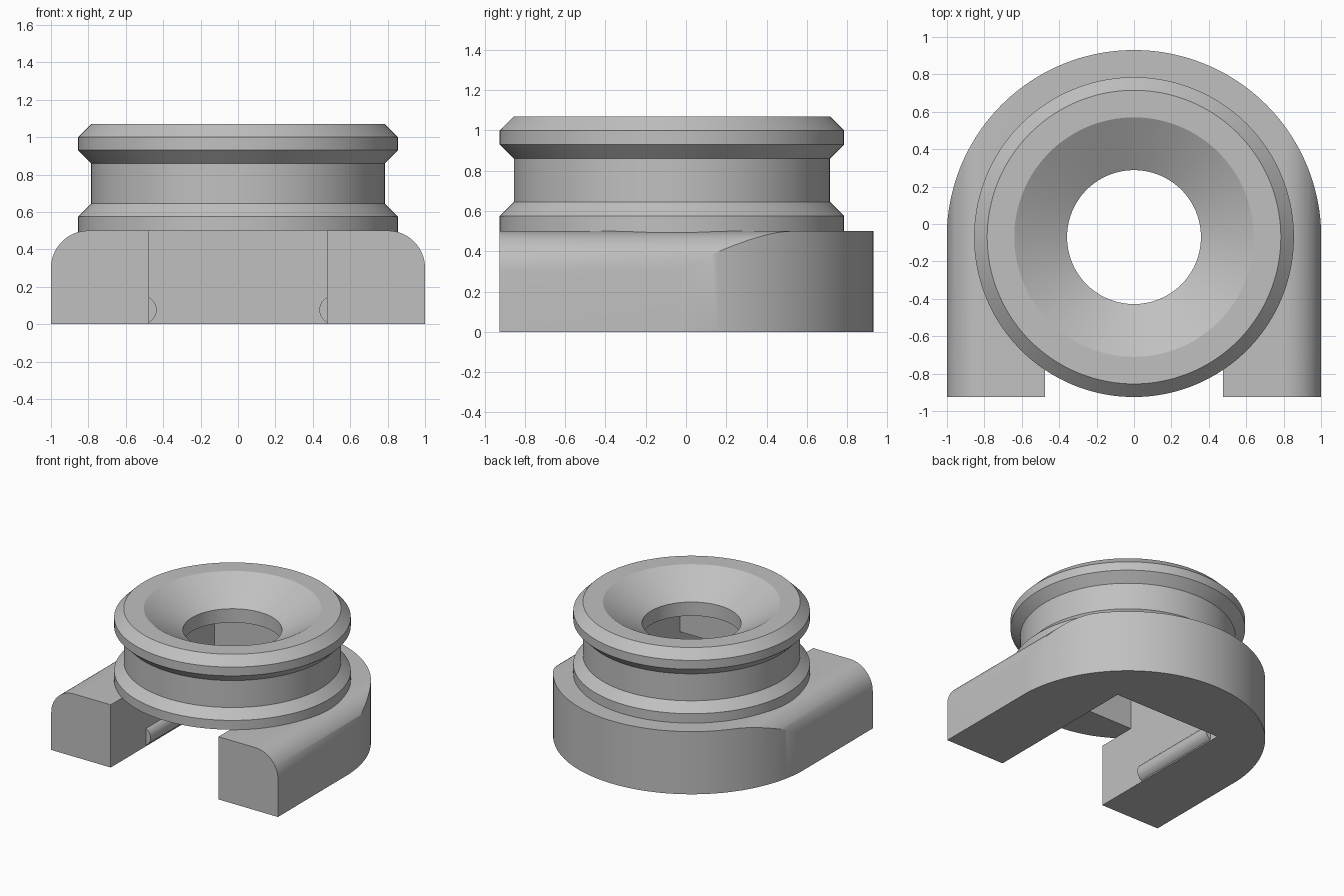
import bpy, bmesh
from math import sin, cos, pi, radians
from mathutils import Matrix, Vector

cube = bpy.data.objects.get("Cube")
if cube:
    bpy.data.objects.remove(cube, do_unlink=True)

CY = -0.07          # y of the ring axis
FRONT = -0.925
SLOT = 0.475        # half width of the slot

grey = bpy.data.materials.new("plain grey")
grey.use_nodes = True
grey.diffuse_color = (0.53, 0.53, 0.53, 1)
grey.node_tree.nodes["Principled BSDF"].inputs["Base Color"].default_value = (0.53, 0.53, 0.53, 1)


def finish(name, bm):
    bmesh.ops.recalc_face_normals(bm, faces=bm.faces)
    mesh = bpy.data.meshes.new(name)
    bm.to_mesh(mesh)
    bm.free()
    mesh.materials.append(grey)
    obj = bpy.data.objects.new(name, mesh)
    bpy.context.collection.objects.link(obj)
    return obj


def prism(name, points, direction):
    """Extrude a closed outline of 3D points along a vector."""
    bm = bmesh.new()
    face = bm.faces.new([bm.verts.new(p) for p in points])
    grown = bmesh.ops.extrude_face_region(bm, geom=[face])["geom"]
    verts = [g for g in grown if isinstance(g, bmesh.types.BMVert)]
    bmesh.ops.translate(bm, verts=verts, vec=direction)
    # keep the starting cap so the solid is closed
    if not face.is_valid or len([f for f in bm.faces if len(f.verts) == len(points)]) < 2:
        bmesh.ops.holes_fill(bm, edges=bm.edges)
    return finish(name, bm)


def lathe(name, profile, steps=144):
    """Revolve (radius, z) points that start and end on the axis."""
    bm = bmesh.new()
    verts = [bm.verts.new((r, CY, z)) for r, z in profile]
    edges = [bm.edges.new(pair) for pair in zip(verts, verts[1:])]
    bmesh.ops.spin(bm, geom=verts + edges, cent=(0, CY, 0), axis=(0, 0, 1),
                   angle=2 * pi, steps=steps)
    bmesh.ops.remove_doubles(bm, verts=bm.verts, dist=0.0001)
    return finish(name, bm)


def box(name, low, high):
    bm = bmesh.new()
    low, high = Vector(low), Vector(high)
    bmesh.ops.create_cube(bm, size=1, matrix=Matrix.Translation((low + high) / 2)
                          @ Matrix.Diagonal((*(high - low), 1)))
    return finish(name, bm)


def combine(obj, other, operation):
    mod = obj.modifiers.new(operation.lower(), "BOOLEAN")
    mod.operation, mod.solver, mod.object = operation, "EXACT", other
    bpy.context.view_layer.objects.active = obj
    bpy.ops.object.modifier_apply(modifier=mod.name)
    bpy.data.objects.remove(other, do_unlink=True)


def smooth(obj):
    bpy.ops.object.select_all(action="DESELECT")
    obj.select_set(True)
    bpy.context.view_layer.objects.active = obj
    bpy.ops.object.shade_smooth_by_angle(angle=radians(30))


# Base: round-shouldered block trimmed to a rounded back
R = 0.2
arc = [(1 - R + R * cos(i * pi / 32), 0.5 - R + R * sin(i * pi / 32)) for i in range(17)]
section = [(1, 0)] + arc + [(-x, z) for x, z in reversed(arc)] + [(-1, 0)]
body = prism("clip_body", [(x, FRONT, z) for x, z in section], (0, 2.2, 0))
back = [(1.001 * cos(i * pi / 96), CY + sin(i * pi / 96)) for i in range(97)]
outline = [(1.2, -1.2), (1.2, CY)] + back + [(-1.2, CY), (-1.2, -1.2)]
combine(body, prism("outline_cutter", [(x, y, -0.2) for x, y in outline], (0, 0, 1)), "INTERSECT")

# Grooved ring on top
ring = [(0, 0.45), (0.855, 0.45), (0.855, 0.575), (0.785, 0.645), (0.785, 0.86),
        (0.855, 0.93), (0.855, 1.0), (0.785, 1.07), (0, 1.07)]
combine(body, lathe("ring", ring), "UNION")

# Open slot, inner pocket and countersunk hole
combine(body, box("slot_cutter", (-SLOT, -1.3, -0.2), (SLOT, 0.38, 0.501)), "DIFFERENCE")
combine(body, box("pocket_cutter", (-SLOT, -0.6, 0.3), (SLOT, 0.38, 0.79)), "DIFFERENCE")
bore = [(0, 0.6), (0.358, 0.6), (0.358, 0.9), (0.64, 1.07), (0.806, 1.17), (0, 1.17)]
combine(body, lathe("bore_cutter", bore), "DIFFERENCE")
smooth(body)

# Rounded retaining ribs along the slot walls
for side, name in ((1, "left_rib"), (-1, "right_rib")):
    bm = bmesh.new()
    place = Matrix.Translation((side * 0.51, -0.09, 0.076)) @ Matrix.Rotation(pi / 2, 4, "X")
    bmesh.ops.create_cone(bm, cap_ends=True, segments=48, radius1=0.075, radius2=0.075,
                          depth=0.78, matrix=place)
    smooth(finish(name, bm))
